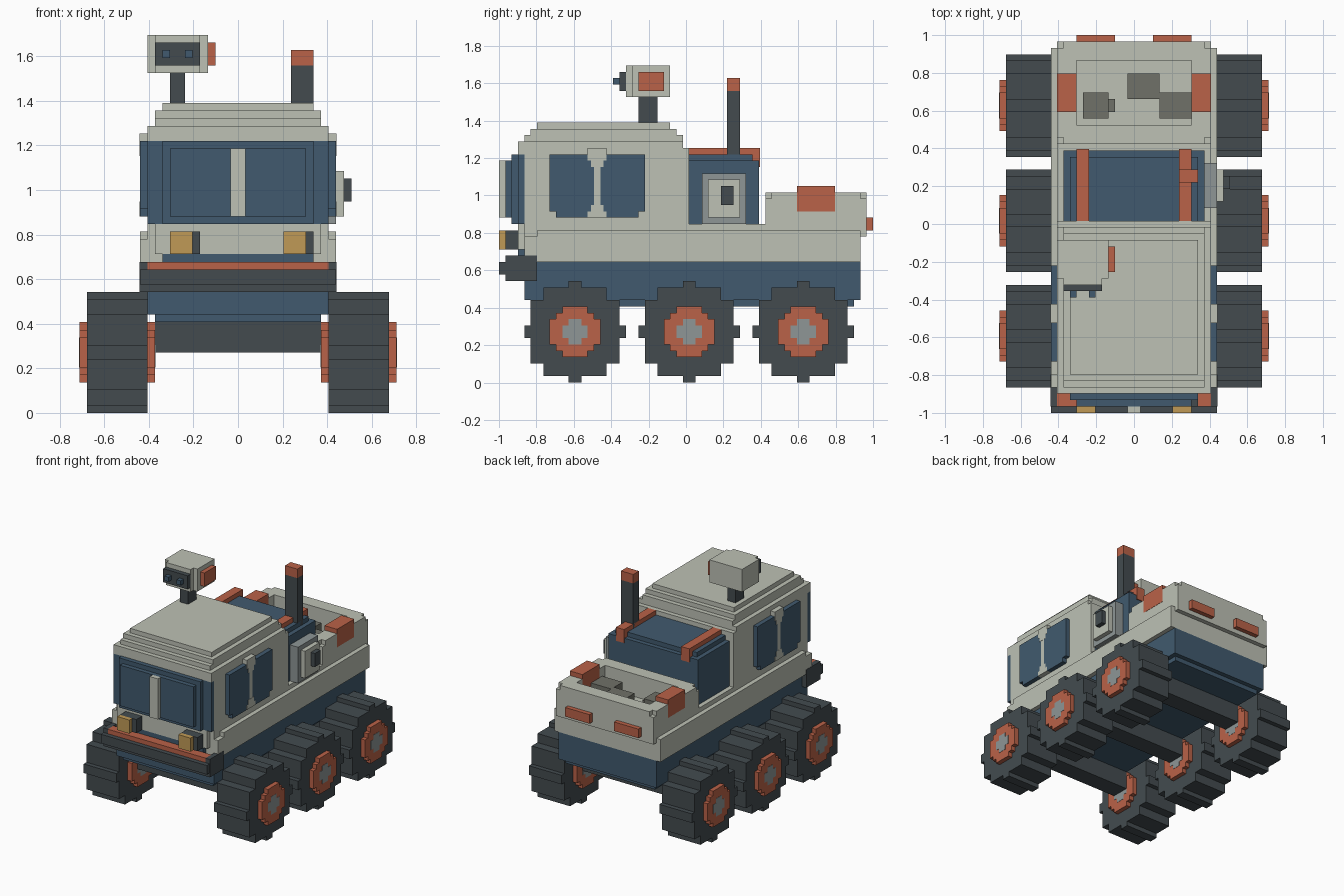
import bpy
import bmesh
from mathutils import Vector

if "Cube" in bpy.data.objects:
    bpy.data.objects.remove(bpy.data.objects["Cube"])

U = 2 / 59          # one block
Y0 = 29.5           # block row at y = 0


def material(name, rgb):
    lin = [((c / 255 + 0.055) / 1.055) ** 2.4 for c in rgb] + [1]
    m = bpy.data.materials.new(name)
    m.use_nodes = True
    m.diffuse_color = lin
    m.node_tree.nodes["Principled BSDF"].inputs["Base Color"].default_value = lin
    return m


WHITE = material("warm white", (189, 193, 181))
BLUE = material("slate blue", (65, 90, 110))
DARK = material("charcoal", (67, 75, 79))
RED = material("brick red", (186, 98, 72))
GOLD = material("gold", (192, 154, 86))
GREY = material("light grey", (142, 150, 150))
ROCK = material("stone grey", (112, 113, 104))


def finish(name, bm, mat):
    bmesh.ops.recalc_face_normals(bm, faces=bm.faces[:])
    me = bpy.data.meshes.new(name)
    bm.to_mesh(me)
    bm.free()
    me.materials.append(mat)
    ob = bpy.data.objects.new(name, me)
    bpy.context.collection.objects.link(ob)
    return ob


def blocks(name, mat, *boxes, mirror=False):
    """Boxes in block units: x0, x1, y0, y1, z0, z1 (y counted from the front)."""
    bm = bmesh.new()
    todo = list(boxes)
    if mirror:
        todo += [(-b[1], -b[0]) + tuple(b[2:]) for b in boxes]
    for x0, x1, y0, y1, z0, z1 in todo:
        vs = bmesh.ops.create_cube(bm, size=1)["verts"]
        mid = Vector(((x0 + x1) / 2, (y0 + y1) / 2 - Y0, (z0 + z1) / 2))
        size = (x1 - x0, y1 - y0, z1 - z0)
        for v in vs:
            v.co = (Vector(c * s for c, s in zip(v.co, size)) + mid) * U
    return finish(name, bm, mat)


def disc(name, mat, quarter, x0, x1, cy, cz):
    """Stepped disc extruded along x from a quarter outline."""
    q = quarter
    loop = (q + [(-a, b) for a, b in reversed(q)]
            + [(-a, -b) for a, b in q] + [(a, -b) for a, b in reversed(q)])
    bm = bmesh.new()
    vs = [bm.verts.new((x0 * U, (cy + a - Y0) * U, (cz + b) * U)) for a, b in loop]
    face = bm.faces.new(vs)
    ext = bmesh.ops.extrude_face_region(bm, geom=[face])["geom"]
    moved = [g for g in ext if isinstance(g, bmesh.types.BMVert)]
    bmesh.ops.translate(bm, verts=moved, vec=((x1 - x0) * U, 0, 0))
    return finish(name, bm, mat)


# Wheels and axles
TIRE = [(8, 1), (7, 1), (7, 5), (5, 5), (5, 7), (1, 7), (1, 8)]
HUB = [(4, 2), (3, 2), (3, 3), (2, 3), (2, 4)]
CAP = [(2, 1), (1, 1), (1, 2)]
for row, cy in (("front", 12), ("middle", 30), ("rear", 48)):
    for side, s in (("left", 1), ("right", -1)):
        tag = f"{row}_{side}"
        disc(f"tire_{tag}", DARK, TIRE, 12 * s, 20 * s, cy, 8)
        disc(f"hub_{tag}", RED, HUB, 11 * s, 21 * s, cy, 8)
        disc(f"hub_cap_{tag}", GREY, CAP, 10.95 * s, 21.05 * s, cy, 8)
    blocks(f"axle_{row}", DARK, (-11, 11, cy - 2, cy + 2, 8, 12.5))

# Lower hull and skirt
blocks("chassis", BLUE, (-12, 12, 4, 57, 13, 19), (-11, 11, 5, 56, 12, 13),
       (-10, 10, 3, 5, 19, 21))
blocks("skirt", WHITE, (-13, 13, 4, 57, 19, 23), (-13, 13, 6, 57, 23, 24),
       (-12, 12, 4, 42, 23, 25), (-11, 11, 3, 5, 21, 25))

# Bumper and headlights
blocks("bumper", DARK, (-13, 13, 0, 4, 17, 19), (-13, 13, 1, 6, 16, 18.98))
blocks("bumper_ends", DARK, (12, 13.05, 1, 6, 16, 20), mirror=True)
blocks("bumper_strip", RED, (-12, 12, 1, 3, 19, 20))
blocks("headlight_housings", DARK, (-9, -5, 1, 4, 21, 24), (6, 10, 1, 4, 21, 24))
blocks("headlights", GOLD, (-9, -6, 0, 1, 21, 24), (6, 9, 0, 1, 21, 24))

# Cab with stepped roof
blocks("cab", WHITE, (-12, 12, 4, 30, 24, 36), (-12, 12, 3, 30, 36, 37),
       (-12, 12, 3, 29, 37, 38), (-11, 11, 4, 29, 38, 39),
       (-11, 11, 5, 28, 39, 40), (-10, 10, 6, 27, 40, 41))
blocks("windscreen", BLUE, (-12, 12, 3, 4, 25, 36), (-10, 10, 2, 3, 25, 36),
       (-9, 9, 1, 2, 26, 35))
blocks("windscreen_pillar", WHITE, (-1, 1, 0, 1, 26, 35))
blocks("side_windows", BLUE, (12, 13, 8, 15, 27, 36), (12, 13, 9, 14, 26, 27),
       (12, 13, 16, 23, 27, 36), (12, 13, 17, 22, 26, 27), mirror=True)
blocks("window_mullions", WHITE, (12, 13, 15, 16, 26, 36),
       (12, 13.05, 14, 17, 35, 37), (12, 13.05, 14.5, 16.5, 34, 35),
       (12, 13.05, 14, 17, 26, 27), (12, 13.05, 14.5, 16.5, 27, 28), mirror=True)

# Engine housing with straps, side hatch and exhaust
blocks("engine_housing", BLUE, (-11, 11, 30, 41, 24, 35), (-10, 10, 30, 40, 35, 36))
blocks("engine_straps", RED, (7, 9, 30, 41, 36, 37), (7, 9, 40, 41, 35, 36),
       (7, 9, 41, 41.2, 34, 37), mirror=True)
blocks("hatch_frame", GREY, (11, 13, 32, 39, 25, 33))
blocks("hatch_cover", WHITE, (13, 14, 33, 38, 26, 32))
blocks("hatch_handle", DARK, (14, 15, 35, 37, 28, 31))
blocks("exhaust_pipe", DARK, (7, 10, 36, 38, 35, 46))
blocks("exhaust_tip", RED, (7, 10, 36, 38, 46, 48))

# Cargo bed
blocks("bed_floor", WHITE, (-9, 9, 45, 55, 23, 25))
blocks("bed_side_walls", WHITE, (9, 12, 42, 58, 23, 29), (9, 12, 43, 57, 29, 30),
       mirror=True)
blocks("bed_end_walls", WHITE, (-9, 9, 42, 45, 23, 29), (-11, 11, 42, 45, 29, 30),
       (-9, 9, 55, 58, 23, 29), (-11, 11, 55, 58, 29, 30))
blocks("bed_clips", RED, (8.95, 12.05, 47, 53, 27, 31), mirror=True)
blocks("tail_lights", RED, (3, 9, 58, 59, 24, 26), mirror=True)
blocks("rocks", ROCK, (-8, -4, 46, 50, 25, 28), (-4, -3, 47, 49, 25, 27),
       (-1, 4, 49, 53, 25, 28), (4, 9, 46, 50, 25, 28))

# Camera mast on the roof
blocks("camera_mast", DARK, (-9, -7, 22, 25, 41, 45))
blocks("camera_head", WHITE, (-12, -4, 21, 27, 45, 50), (-11, -5, 20, 21, 45, 50))
blocks("camera_face", DARK, (-11, -5, 19, 20, 46, 49))
blocks("camera_lenses", BLUE, (-10, -9, 18, 19, 47, 48), (-7, -6, 18, 19, 47, 48))
blocks("camera_side_panel", RED, (-4, -3, 22, 26, 46, 49))
